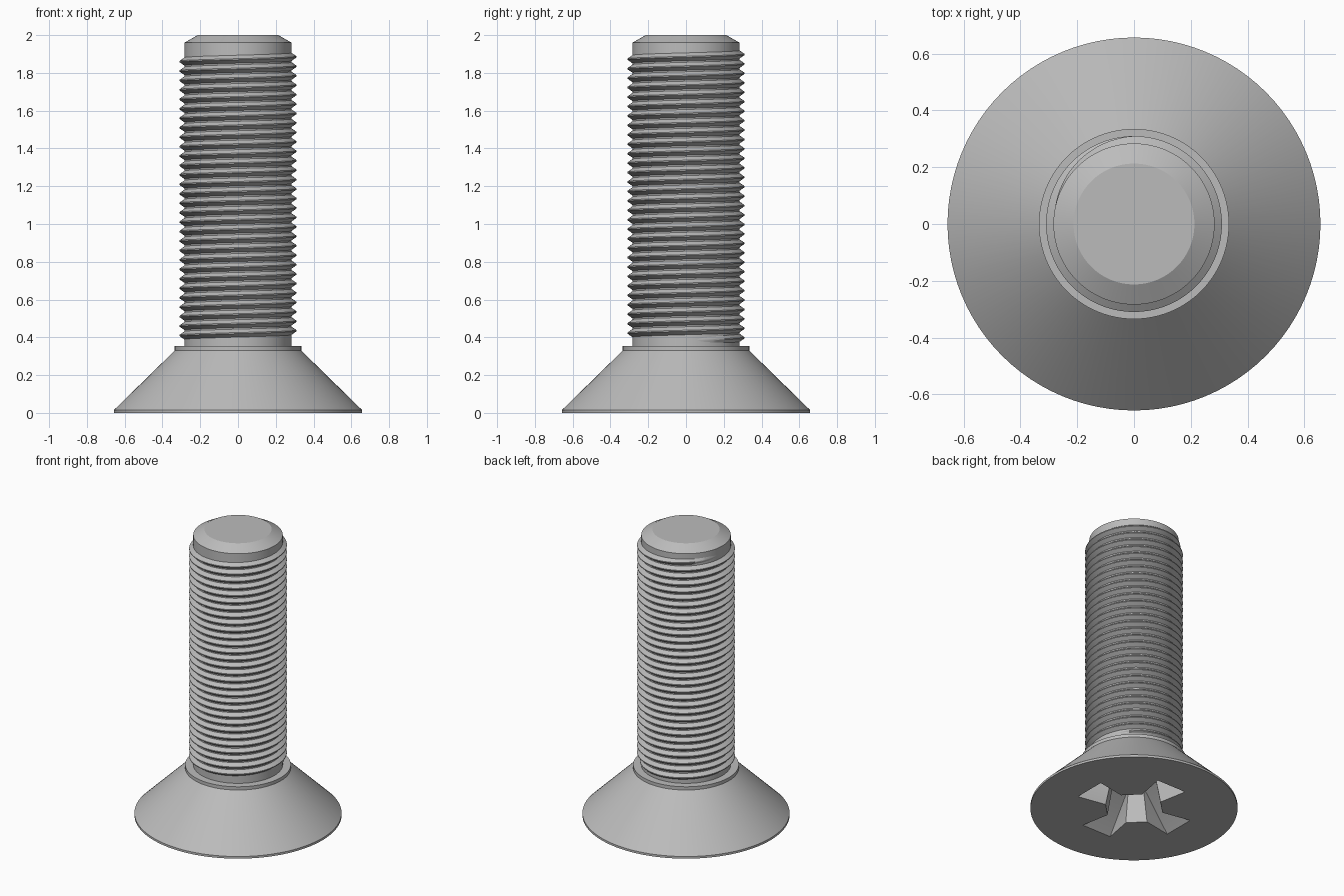
import bpy, bmesh
from math import sin, cos, pi, tau, radians

if "Cube" in bpy.data.objects:
    bpy.data.objects.remove(bpy.data.objects["Cube"])

steel = bpy.data.materials.new("grey_steel")
steel.use_nodes = True
colour = (0.5, 0.5, 0.5, 1)
steel.diffuse_color = colour
steel.node_tree.nodes["Principled BSDF"].inputs["Base Color"].default_value = colour


def make_object(name, bm):
    bmesh.ops.recalc_face_normals(bm, faces=bm.faces)
    mesh = bpy.data.meshes.new(name)
    bm.to_mesh(mesh)
    bm.free()
    mesh.materials.append(steel)
    obj = bpy.data.objects.new(name, mesh)
    bpy.context.collection.objects.link(obj)
    return obj


def activate(obj):
    bpy.ops.object.select_all(action='DESELECT')
    obj.select_set(True)
    bpy.context.view_layer.objects.active = obj


def loft(name, rings):
    """Skin a list of equal point rings and cap both ends."""
    bm = bmesh.new()
    loops = [[bm.verts.new(p) for p in ring] for ring in rings]
    n = len(loops[0])
    for a, b in zip(loops, loops[1:]):
        for i in range(n):
            j = (i + 1) % n
            bm.faces.new((a[i], a[j], b[j], b[i]))
    bm.faces.new(loops[0])
    bm.faces.new(loops[-1])
    return make_object(name, bm)


def circle(r, z, n=96):
    return [(r * cos(tau * i / n), r * sin(tau * i / n), z) for i in range(n)]


def cross(tip, tip_half, inner, inner_half, z):
    """Four flared arms with chamfered inner corners."""
    arm = [(inner, -inner_half), (tip, -tip_half), (tip, tip_half), (inner, inner_half)]
    return [(x * cos(k * pi / 2) - y * sin(k * pi / 2),
             x * sin(k * pi / 2) + y * cos(k * pi / 2), z)
            for k in range(4) for x, y in arm]


# Countersunk head, collar and plain core in one turned profile
profile = [(0.657, 0), (0.657, 0.015), (0.335, 0.33), (0.335, 0.353),
           (0.284, 0.353), (0.284, 1.96), (0.213, 2.0)]
body = loft("screw_body", [circle(r, z) for r, z in profile])

# Cross-shaped driver recess, tapering into the head
cutter = loft("recess_cutter", [
    cross(0.39, 0.117, 0.175, 0.077, -0.02),
    cross(0.15, 0.07, 0.13, 0.062, 0.22),
    cross(0.02, 0.01, 0.017, 0.008, 0.27)])
cutter.hide_render = True
activate(body)
cut = body.modifiers.new("recess", 'BOOLEAN')
cut.operation, cut.solver, cut.object = 'DIFFERENCE', 'EXACT', cutter
bpy.ops.object.modifier_apply(modifier=cut.name)
bpy.data.objects.remove(cutter)

# Right-handed helical thread, fading into the core at both ends
pitch, steps, turns = 0.05, 72, 30.5
root, crest, z_start = 0.280, 0.310, 0.385
total = int(steps * turns)
rings = []
for s in range(total + 1):
    angle = tau * s / steps
    z = z_start + pitch * s / steps
    fade = max(0.02, min(1, 4 * s / steps, 4 * (total - s) / steps))
    section = [(root, -0.024), (root + (crest - root) * fade, -0.003),
               (root + (crest - root) * fade, 0.003), (root, 0.024)]
    rings.append([(r * cos(angle), r * sin(angle), z + dz) for r, dz in section])
thread = loft("screw_thread", rings)

for obj in (body, thread):
    activate(obj)
    bpy.ops.object.shade_smooth_by_angle(angle=radians(25))
